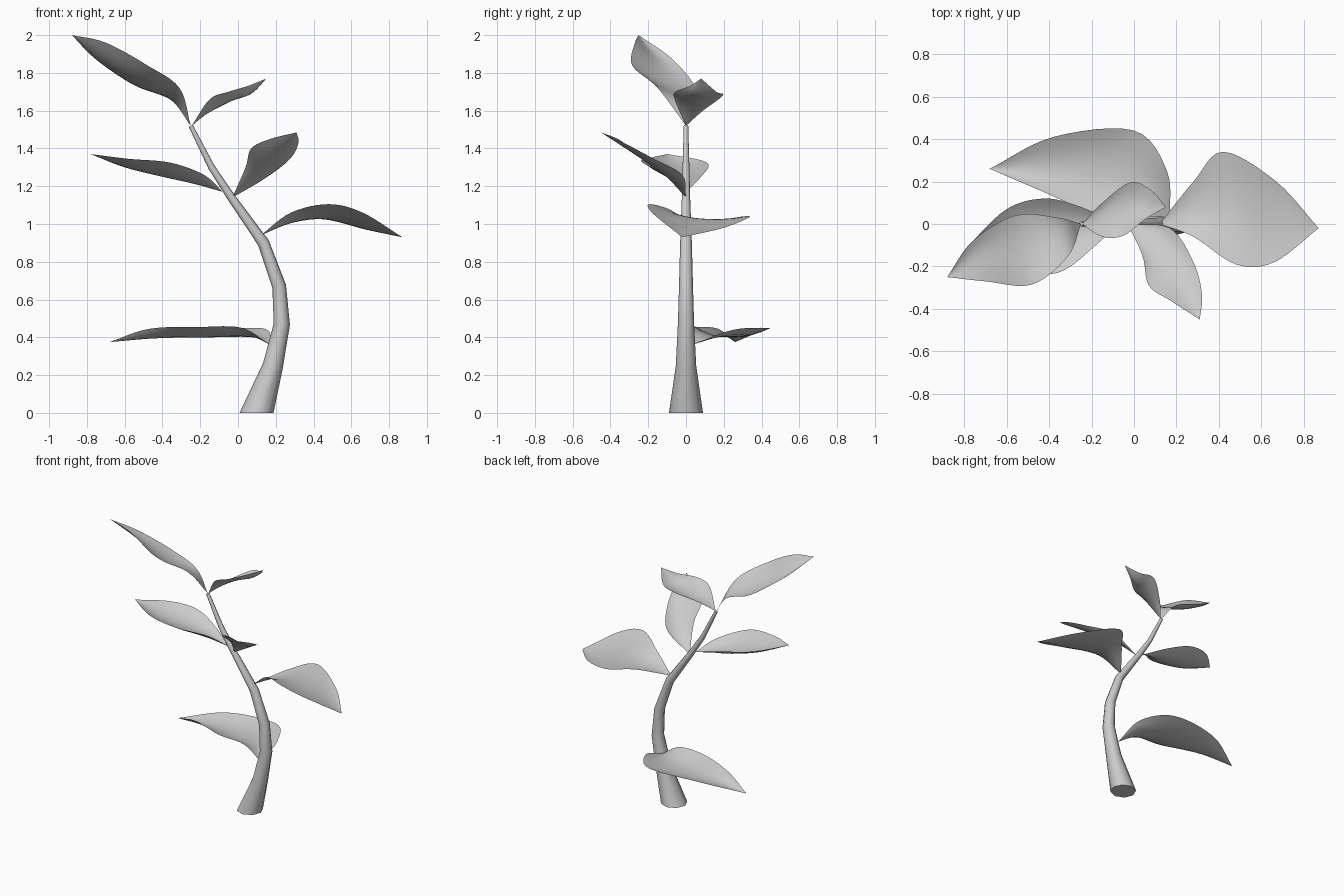
import bpy
import bmesh
from mathutils import Vector, Matrix

cube = bpy.data.objects.get("Cube")
if cube:
    bpy.data.objects.remove(cube, do_unlink=True)

# One plain grey for the whole plant
grey = bpy.data.materials.new("light_grey")
grey.use_nodes = True
colour = (0.6, 0.6, 0.6, 1)
grey.diffuse_color = colour
grey.node_tree.nodes["Principled BSDF"].inputs["Base Color"].default_value = colour


def finish(name, bm, angle):
    """Turn a bmesh into a smooth shaded object."""
    mesh = bpy.data.meshes.new(name)
    bm.to_mesh(mesh)
    bm.free()
    mesh.materials.append(grey)
    obj = bpy.data.objects.new(name, mesh)
    bpy.context.collection.objects.link(obj)
    bpy.ops.object.select_all(action='DESELECT')
    obj.select_set(True)
    bpy.context.view_layer.objects.active = obj
    bpy.ops.object.shade_smooth_by_angle(angle=angle)
    return obj


def spline(points, steps):
    """Smooth path passing through every point."""
    pts = [2 * points[0] - points[1]] + points + [2 * points[-1] - points[-2]]
    path = []
    for a, b, c, d in zip(pts, pts[1:], pts[2:], pts[3:]):
        for i in range(steps):
            t = i / steps
            path.append(b + t / 2 * (c - a + t * (2 * a - 5 * b + 4 * c - d
                                                  + t * (3 * (b - c) + d - a))))
    return path + [points[-1]]


def stem(name, stations, sides=8):
    """Tapered, bent tube; each station is x, z, radius."""
    bm = bmesh.new()
    centres = [Vector((x, 0, z)) for x, z, r in stations]
    rings = []
    for i, (x, z, r) in enumerate(stations):
        if i == 0:
            turn = Matrix.Identity(3)
        else:
            ahead = centres[min(i + 1, len(centres) - 1)] - centres[i - 1]
            turn = Vector((0, 0, 1)).rotation_difference(ahead).to_matrix()
        ring = bmesh.ops.create_circle(bm, segments=sides, radius=r)["verts"]
        for v in ring:
            v.co = centres[i] + turn @ v.co
        rings.append(ring)
    for low, high in zip(rings, rings[1:]):
        for k in range(sides):
            n = (k + 1) % sides
            bm.faces.new((low[k], low[n], high[n], high[k]))
    bm.faces.new(rings[0])
    bm.faces.new(rings[-1])
    bmesh.ops.recalc_face_normals(bm, faces=bm.faces)
    return finish(name, bm, 0.9)


def leaf(name, base, tip, front, middle, back, steps=6, across=8):
    """Curved sheet through a front edge, a midrib and a back edge."""
    rails = [spline([Vector(p) for p in (base, *rail, tip)], steps)
             for rail in (front, middle, back)]
    bm = bmesh.new()
    rows = []
    for f, m, b in zip(*rails):
        row = []
        for k in range(across + 1):
            t = 2 * k / across - 1
            row.append(bm.verts.new(m + t * (b - f) / 2 + t * t * ((f + b) / 2 - m)))
        rows.append(row)
    for r, s in zip(rows, rows[1:]):
        for k in range(across):
            bm.faces.new((r[k], s[k], s[k + 1], r[k + 1]))
    bmesh.ops.remove_doubles(bm, verts=bm.verts, dist=0.0005)
    bmesh.ops.recalc_face_normals(bm, faces=bm.faces)
    # The upper surface faces the sky
    if sum(f.normal.z * f.calc_area() for f in bm.faces) < 0:
        bmesh.ops.reverse_faces(bm, faces=bm.faces)
    return finish(name, bm, 1.5)


stem("stem", [(.098, 0, .09), (.185, .25, .054), (.232, .47, .043), (.218, .67, .037),
              (.135, .9, .031), (-.035, 1.14, .022), (-.14, 1.3, .018), (-.25, 1.52, .012)])

leaf("lowest_leaf", (.17, .03, .36), (-.68, .26, .375),
     [(.02, .04, .45), (-.2, .06, .455), (-.47, .17, .445)],
     [(.08, .15, .4), (-.15, .24, .4), (-.43, .26, .395)],
     [(.155, .25, .44), (0, .44, .45), (-.38, .41, .44)])

leaf("left_leaf", (.12, 0, .94), (.87, -.02, .93),
     [(.28, -.06, 1.06), (.48, -.19, 1.105), (.66, -.18, 1.06)],
     [(.29, .06, 1.01), (.48, .05, 1.03), (.68, .03, .98)],
     [(.28, .2, 1.02), (.42, .34, 1.04), (.67, .2, .98)])

leaf("front_leaf", (-.03, 0, 1.14), (.31, -.45, 1.485),
     [(.04, -.15, 1.3), (.07, -.29, 1.4), (.17, -.36, 1.45)],
     [(.07, -.06, 1.22), (.17, -.2, 1.32), (.24, -.32, 1.4)],
     [(.17, -.02, 1.26), (.28, -.18, 1.35), (.32, -.33, 1.43)])

leaf("right_leaf", (-.08, 0, 1.17), (-.78, -.1, 1.37),
     [(-.18, -.1, 1.26), (-.36, -.23, 1.325), (-.58, -.21, 1.345)],
     [(-.22, -.02, 1.21), (-.4, -.04, 1.25), (-.6, -.07, 1.3)],
     [(-.25, .08, 1.25), (-.42, .12, 1.31), (-.6, .07, 1.34)])

leaf("top_left_leaf", (-.245, 0, 1.52), (.15, .08, 1.77),
     [(-.15, -.06, 1.66), (-.05, -.055, 1.7), (.05, .02, 1.73)],
     [(-.16, .02, 1.59), (-.04, .07, 1.65), (.06, .07, 1.69)],
     [(-.16, .09, 1.6), (-.02, .195, 1.68), (.08, .16, 1.7)])

leaf("top_right_leaf", (-.25, 0, 1.52), (-.88, -.25, 2),
     [(-.31, -.15, 1.72), (-.48, -.285, 1.84), (-.7, -.27, 1.96)],
     [(-.33, -.04, 1.66), (-.52, -.12, 1.75), (-.72, -.16, 1.87)],
     [(-.36, .03, 1.66), (-.56, .04, 1.74), (-.76, -.08, 1.88)])
